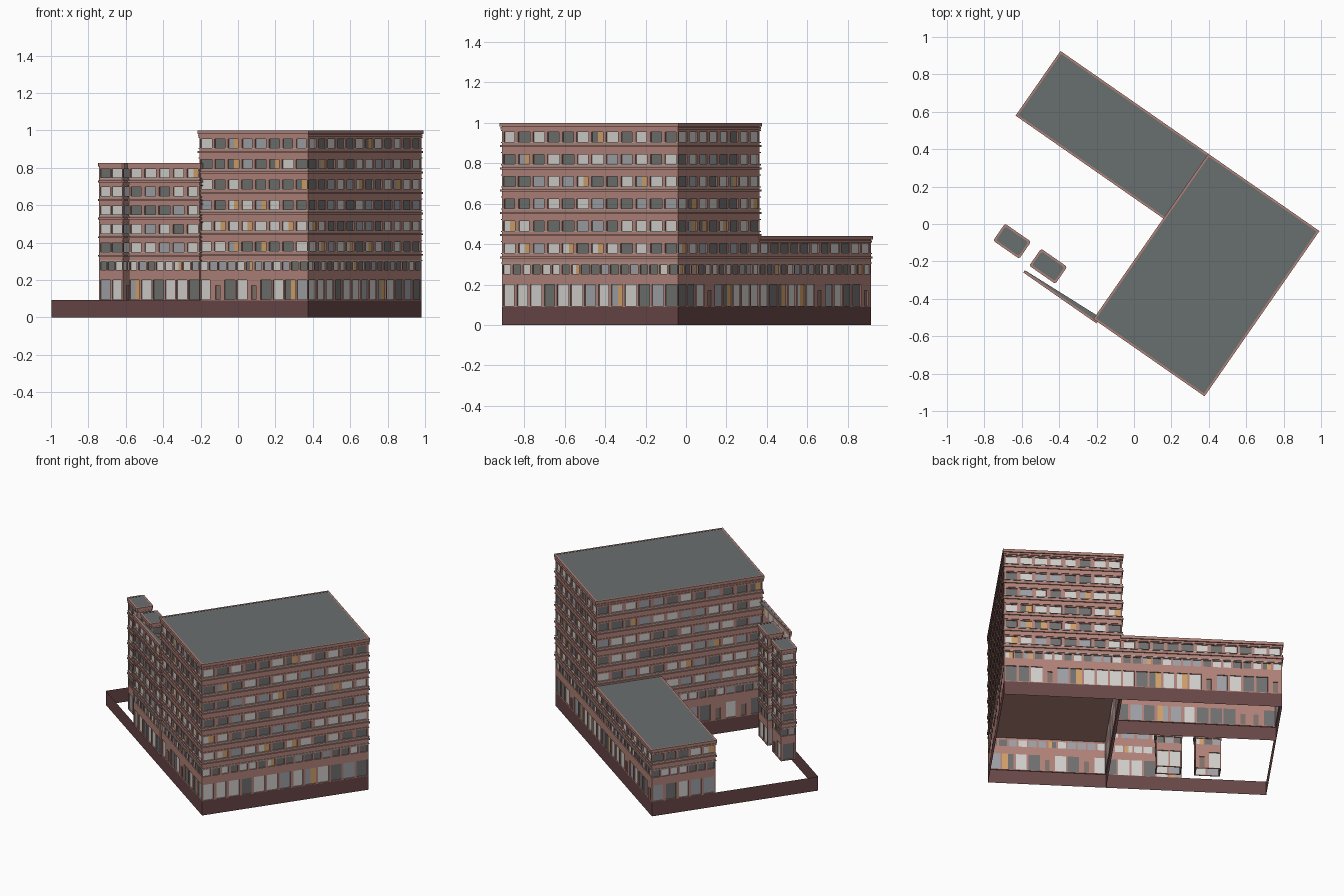
import bpy, random
from mathutils import Vector

if "Cube" in bpy.data.objects:
    bpy.data.objects.remove(bpy.data.objects["Cube"])

random.seed(4)

def lin(c):
    c /= 255
    return c / 12.92 if c < 0.04045 else ((c + 0.055) / 1.055) ** 2.4

PALETTE = {"brick": (176, 130, 121), "sill": (172, 164, 158), "plinth": (104, 70, 70),
           "roof": (105, 110, 110), "pale_glass": (208, 206, 202), "blue_glass": (158, 160, 166),
           "dark_glass": (110, 112, 110), "lit_glass": (208, 160, 106), "door": (128, 112, 106)}
NAMES = list(PALETTE)
MATS = []
for name, rgb in PALETTE.items():
    m = bpy.data.materials.new(name)
    m.diffuse_color = (*[lin(c) for c in rgb], 1)
    m.use_nodes = True
    m.node_tree.nodes["Principled BSDF"].inputs["Base Color"].default_value = m.diffuse_color
    MATS.append(m)

# Site frame: u runs along the front, v goes back, origin at the front right corner
U, V, P = Vector((0.821, -0.571)), Vector((0.571, 0.821)), Vector((0.375, -0.91))

class Part:
    """Collects coloured faces for one object."""
    def __init__(self, name):
        self.name, self.v, self.f, self.m = name, [], [], []

    def face(self, pts, mat):
        n = len(self.v)
        for u, v, z in pts:
            w = P + U * u + V * v
            self.v.append((w.x, w.y, z))
        self.f.append(range(n, n + len(pts)))
        self.m.append(NAMES.index(mat))

    def prism(self, poly, z0, z1, mat):
        for a, b in zip(poly, poly[1:] + poly[:1]):
            self.face([(*a, z0), (*b, z0), (*b, z1), (*a, z1)], mat)
        self.face([(*a, z1) for a in poly], mat)
        self.face([(*a, z0) for a in reversed(poly)], mat)

    def ring(self, outer, inner, z0, z1, mat):
        n = len(outer)
        for i in range(n):
            a, b, c, d = outer[i], outer[(i + 1) % n], inner[(i + 1) % n], inner[i]
            if a == d and b == c:
                continue
            self.face([(*a, z0), (*b, z0), (*b, z1), (*a, z1)], mat)
            self.face([(*a, z1), (*b, z1), (*c, z1), (*d, z1)], mat)
            self.face([(*d, z0), (*c, z0), (*b, z0), (*a, z0)], mat)

    def build(self):
        me = bpy.data.meshes.new(self.name)
        me.from_pydata(self.v, [], [list(f) for f in self.f])
        for m in MATS:
            me.materials.append(m)
        me.polygons.foreach_set("material_index", self.m)
        me.update()
        bpy.context.collection.objects.link(bpy.data.objects.new(self.name, me))

def rect(u0, v0, u1, v1, grow=0, cut=0):
    u0, v0, u1, v1 = u0 - grow, v0 - grow, u1 + grow, v1 + grow
    if not cut:
        return [(u0, v0), (u1, v0), (u1, v1), (u0, v1)]
    c = cut
    return [(u0 + c, v0), (u1 - c, v0), (u1, v0 + c), (u1, v1 - c),
            (u1 - c, v1), (u0 + c, v1), (u0, v1 - c), (u0, v0 + c)]

DEPTH = 0.007

def facade(walls, glass, p0, p1, rows, zb, zt):
    """Wall from p0 to p1 (outside on the right) with recessed window rows."""
    a, d = Vector(p0), Vector(p1) - Vector(p0)
    length = d.length
    d.normalize()
    inward = Vector((-d.y, d.x)) * DEPTH

    def block(s0, s1, z0, z1):
        q, r = a + d * s0, a + d * s1
        walls.prism([tuple(q), tuple(r), tuple(r + inward), tuple(q + inward)], z0, z1, "brick")

    z = zb
    for z0, z1, pitch, width in rows:
        if z0 > z:
            block(0, length, z, z0)
        n = max(1, round(length / pitch))
        step, s = length / n, 0
        for i in range(n):
            is_door = z1 - z0 > 0.08 and random.random() < 0.15
            w = width * (0.45 if is_door else random.uniform(0.92, 1.08))
            w = min(w, step * 0.88)
            c = (i + 0.5) * step
            top = z1 - 0.03 if is_door else z1
            block(s, c - w / 2, z0, z1)
            if is_door:
                block(c - w / 2, c + w / 2, top, z1)
            s = c + w / 2
            q, r = a + d * (c - w / 2) + inward, a + d * s + inward
            mat = "door" if is_door else random.choices(
                ["pale_glass", "blue_glass", "dark_glass"], [45, 20, 35])[0]
            if is_door or random.random() > 0.1:
                panes = [(q, r, mat)]
            else:
                # half of the window glows
                k = (q + r) / 2
                panes = [(q, k, mat), (k, r, "lit_glass")]
            for e, f, m in panes:
                glass.face([(*e, z0), (*f, z0), (*f, top), (*e, top)], m)
        block(s, length, z0, z1)
        z = z1
    block(0, length, z, zt)

def window_rows(first, pitch, count, half=0.024):
    rows = [(0.095, 0.2, 0.08, 0.066), (0.253, 0.297, 0.06, 0.047)]
    return rows + [(first + i * pitch - half, first + i * pitch + half, 0.085, 0.068)
                   for i in range(count)]

def ledges(part, outline, rows, top):
    """Ledges and pale sills at each storey, stepped cornice and inset roof."""
    def band(g, z0, z1, mat):
        part.ring(outline(g), outline(-0.003), z0, z1, mat)
    for z0, z1, *_ in rows[2:]:
        band(0.007, z0 - 0.026, z0 - 0.016, "brick")
        band(0.004, z0 - 0.006, z0 - 0.001, "sill")
        band(0.004, z1 + 0.006, z1 + 0.011, "brick")
    band(0.004, 0.303, 0.308, "sill")
    band(0.005, top - 0.032, top - 0.022, "brick")
    band(0.008, top - 0.018, top, "brick")
    part.face([(*p, top - 0.002) for p in outline(-0.002)], "roof")

def volume(name, box, rows, top, sides=(0, 1, 2, 3), cut=0):
    walls, glass, trim = Part(name + "_walls"), Part(name + "_windows"), Part(name + "_ledges")
    corners = rect(*box)
    for i in sides:
        facade(walls, glass, corners[i], corners[(i + 1) % 4], rows, 0.09, top - 0.004)
    # brick slab under the upper storeys
    u0, v0, u1, v1 = box
    walls.face([(*p, 0.31) for p in reversed(rect(*box, grow=-0.002))], "brick")
    ledges(trim, lambda g: rect(*box, grow=g, cut=cut), rows, top)
    for p in (walls, glass, trim):
        p.build()

# Tall block, low rear wing and the two courtyard turrets
tower_box, wing_box = (-0.708, 0, 0, 1.06), (-1.67, 0.655, -0.708, 1.06)
volume("tower", tower_box, window_rows(0.38, 0.11, 6), 1.0)
volume("wing", wing_box, window_rows(0.38, 0.11, 1), 0.44, sides=(0, 2, 3))
side_rows = window_rows(0.375, 0.099, 5)
for name, u in (("left_turret", -1.31), ("right_turret", -1.075)):
    volume(name, (u - 0.077, 0.038, u + 0.077, 0.133), side_rows, 0.825, cut=0.008)

# Thin wedge-shaped street wall standing beside the tower
walls, glass, trim = Part("street_wall"), Part("street_wall_windows"), Part("street_wall_ledges")
facade(walls, glass, (-1.16, -0.01), (-0.7, -0.01), side_rows, 0.09, 0.82)
ledges(trim, lambda g: [(-1.165, -0.01 - g), (-0.69, -0.01 - g), (-0.69, 0.02), (-1.165, -0.003)],
       side_rows, 0.825)
for p in (walls, glass, trim):
    p.build()

# Plinth sheets around the site and under the inner walls
plinth = Part("plinth")
site = rect(-1.67, 0, 0, 1.06)
runs = list(zip(site, site[1:] + site[:1]))
runs += [((-0.708, 1.06), (-0.708, 0)), ((-1.67, 0.655), (-0.708, 0.655))]
for a, b in runs:
    plinth.face([(*a, 0), (*b, 0), (*b, 0.092), (*a, 0.092)], "plinth")
plinth.build()
